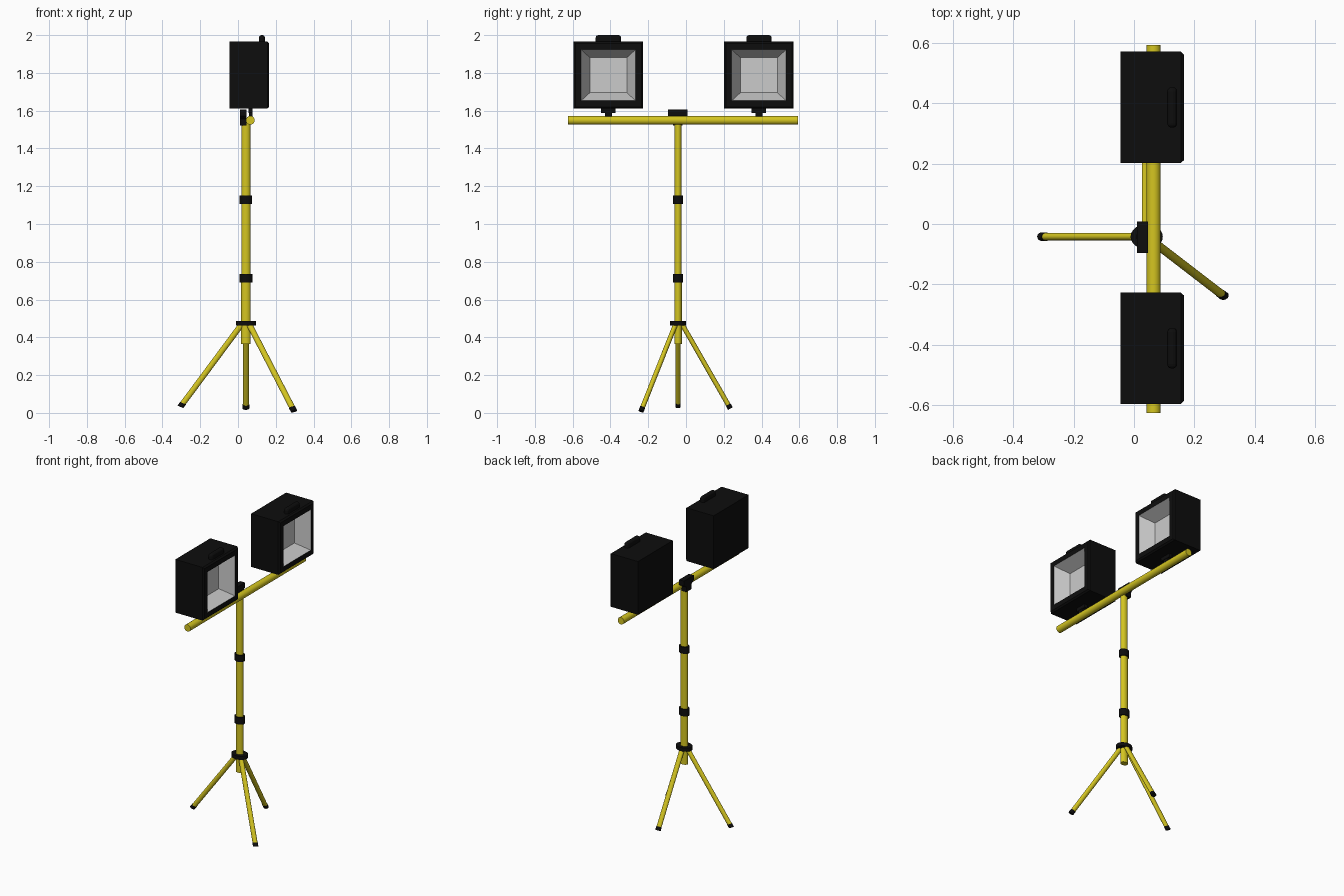
import bpy, bmesh
from mathutils import Vector, Matrix

if "Cube" in bpy.data.objects:
    bpy.data.objects.remove(bpy.data.objects["Cube"])

PX, PY = 0.042, -0.042      # mast axis
STRETCH = 1.27              # stand is slightly wider in x than in y


def material(name, rgb):
    m = bpy.data.materials.new(name)
    m.diffuse_color = (*rgb, 1)
    m.use_nodes = True
    m.node_tree.nodes["Principled BSDF"].inputs["Base Color"].default_value = m.diffuse_color
    return m


YELLOW = material("yellow_paint", (0.66, 0.56, 0.015))
BLACK = material("black_plastic", (0.004, 0.004, 0.004))
SILVER = material("reflector", (0.75, 0.77, 0.77))


def finish(name, bm, *mats, smooth=False):
    bmesh.ops.recalc_face_normals(bm, faces=bm.faces)
    me = bpy.data.meshes.new(name)
    bm.to_mesh(me)
    bm.free()
    for m in mats:
        me.materials.append(m)
    ob = bpy.data.objects.new(name, me)
    bpy.context.collection.objects.link(ob)
    if smooth:
        bpy.context.view_layer.objects.active = ob
        ob.select_set(True)
        bpy.ops.object.shade_smooth_by_angle()
        ob.select_set(False)
    return ob


def tube(name, a, b, r, mat, stretch=STRETCH, sides=24):
    """Capped rod from a to b, its section widened in x about the mast axis."""
    squash = Matrix.Translation((PX, 0, 0)) @ Matrix.Diagonal((stretch, 1, 1, 1)) @ Matrix.Translation((-PX, 0, 0))
    a, b = squash.inverted() @ Vector(a), squash.inverted() @ Vector(b)
    bm = bmesh.new()
    rot = (b - a).to_track_quat('Z', 'Y').to_matrix().to_4x4()
    bmesh.ops.create_cone(bm, cap_ends=True, segments=sides, radius1=r, radius2=r,
                          depth=(b - a).length,
                          matrix=squash @ Matrix.Translation((a + b) / 2) @ rot)
    return finish(name, bm, mat, smooth=True)


def box(name, lo, hi, mat, bevel=0.0):
    bm = bmesh.new()
    lo, hi = Vector(lo), Vector(hi)
    bmesh.ops.create_cube(bm, size=1, matrix=Matrix.Translation((lo + hi) / 2)
                          @ Matrix.Diagonal((*(hi - lo), 1)))
    if bevel:
        bmesh.ops.bevel(bm, geom=bm.edges[:], offset=bevel, segments=3, affect='EDGES', profile=0.5)
    return finish(name, bm, mat)


# Telescopic mast: three sections, collars and leg hub
for name, z0, z1, r, mat in [
        ("mast_lower", 0.365, 0.71, 0.0200, YELLOW),
        ("mast_middle", 0.71, 1.13, 0.0192, YELLOW),
        ("mast_upper", 1.13, 1.535, 0.0183, YELLOW),
        ("lower_collar", 0.69, 0.736, 0.0270, BLACK),
        ("upper_collar", 1.106, 1.15, 0.0260, BLACK),
        ("leg_hub", 0.463, 0.487, 0.0420, BLACK)]:
    tube(name, (PX, PY, z0), (PX, PY, z1), r, mat)

# Three splayed legs with rubber feet
for name, foot in [("left_leg", (-0.305, PY, 0.032)),
                   ("right_leg", (0.297, -0.238, 0.009)),
                   ("rear_leg", (PX, 0.235, 0.023))]:
    foot = Vector(foot)
    hub = Vector((PX, PY, 0.475))
    out = Vector((foot.x - PX, foot.y - PY, 0)).normalized()
    top = hub + out * 0.018
    tip = foot + (top - foot).normalized() * 0.024
    tube(name, top, tip, 0.0128, YELLOW)
    tube(name + "_foot", tip, foot, 0.0140, BLACK)

# Cross bar
tube("cross_bar", (0.065, -0.625, 1.549), (0.065, 0.592, 1.549), 0.0232, YELLOW, stretch=1.0)

# Clamp plate joining the bar to the mast
bm = bmesh.new()
profile = [(-0.052, 1.605), (0.052, 1.605), (0.052, 1.572), (0.026, 1.555),
           (0.026, 1.522), (-0.026, 1.522), (-0.026, 1.555), (-0.052, 1.572)]
face = bm.faces.new([bm.verts.new((0.010, PY - 0.002 + y, z)) for y, z in profile])
ext = bmesh.ops.extrude_face_region(bm, geom=[face])
bmesh.ops.translate(bm, vec=(0.036, 0, 0), verts=[v for v in ext["geom"] if isinstance(v, bmesh.types.BMVert)])
finish("bar_clamp", bm, BLACK)


# Floodlights facing +x: chamfered housing with a tapered reflector recess
def floodlight(side, cy):
    cz = 1.788
    rings = [(-0.045, 0.184, 0.177), (0.155, 0.184, 0.177), (0.165, 0.175, 0.168),
             (0.165, 0.144, 0.135), (0.077, 0.098, 0.093)]
    bm = bmesh.new()
    loops = [[bm.verts.new((x, cy + sy * hy, cz + sz * hz))
              for sy, sz in ((-1, -1), (1, -1), (1, 1), (-1, 1))] for x, hy, hz in rings]
    bm.faces.new(loops[0])
    for i, (p, q) in enumerate(zip(loops, loops[1:])):
        for k in range(4):
            f = bm.faces.new((p[k], p[k - 1], q[k - 1], q[k]))
            f.material_index = int(i == 3)
    bm.faces.new(loops[-1]).material_index = 1
    finish(side + "_lamp_housing", bm, BLACK, SILVER)
    box(side + "_lamp_handle", (0.110, cy - 0.067, 1.945), (0.143, cy + 0.067, 2.0), BLACK, 0.014)
    box(side + "_bracket_plate", (0.055, cy - 0.038, 1.588), (0.078, cy + 0.038, 1.615), BLACK)
    box(side + "_bracket_stem", (0.057, cy - 0.019, 1.560), (0.076, cy + 0.019, 1.590), BLACK)


floodlight("front", -0.411)
floodlight("rear", 0.386)
